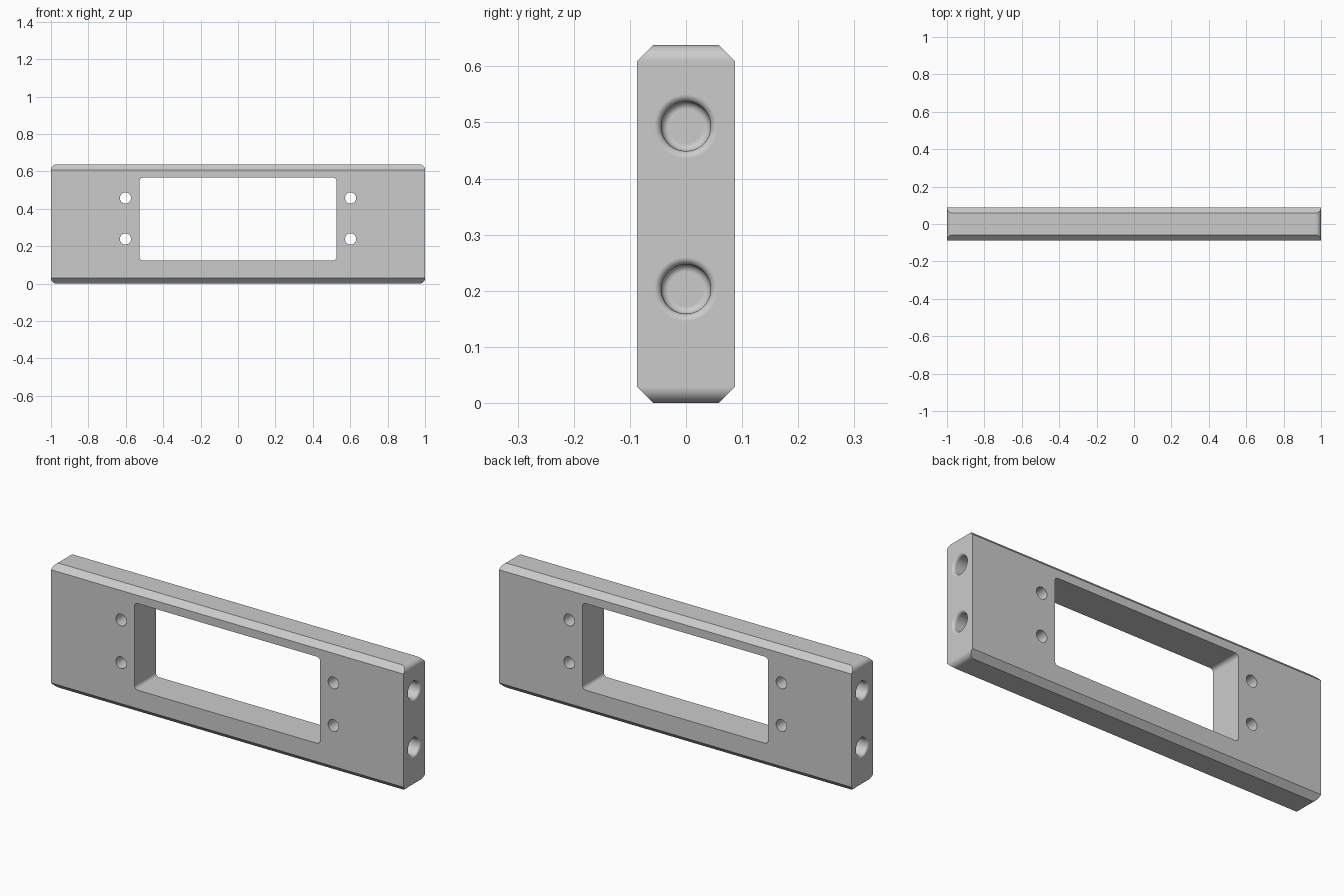
import bpy
import math

cube = bpy.data.objects.get("Cube")
if cube:
    bpy.data.objects.remove(cube, do_unlink=True)

HEIGHT, HALF_DEPTH, CHAMFER = 0.638, 0.087, 0.029
MID = HEIGHT / 2
SEGMENTS = 48

grey = bpy.data.materials.new("plain grey")
grey.use_nodes = True
colour = (0.6, 0.6, 0.6, 1)
grey.diffuse_color = colour
grey.node_tree.nodes["Principled BSDF"].inputs["Base Color"].default_value = colour


def loft(name, rings):
    """Closed solid through matching rings of points, capped at both ends."""
    n = len(rings[0])
    verts = [p for ring in rings for p in ring]
    faces = [tuple(range(n))[::-1], tuple(range(len(verts) - n, len(verts)))]
    for k in range(len(rings) - 1):
        for i in range(n):
            j = (i + 1) % n
            faces.append((k * n + i, k * n + j, (k + 1) * n + j, (k + 1) * n + i))
    mesh = bpy.data.meshes.new(name)
    mesh.from_pydata(verts, [], faces)
    mesh.materials.append(grey)
    obj = bpy.data.objects.new(name, mesh)
    bpy.context.collection.objects.link(obj)
    return obj


def rounded_block(name, centre_z, half_x, half_z, radius):
    """Rounded rectangle in x and z, extruded along y."""
    outline = []
    for q in range(4):
        sx = 1 if q in (0, 3) else -1
        sz = 1 if q < 2 else -1
        for s in range(9):
            a = math.pi / 2 * (q + s / 8)
            outline.append((sx * (half_x - radius) + radius * math.cos(a),
                            centre_z + sz * (half_z - radius) + radius * math.sin(a)))
    return loft(name, [[(x, y, z) for x, z in outline] for y in (0.2, -0.2)])


def circle(radius):
    return [(radius * math.cos(2 * math.pi * i / SEGMENTS),
             radius * math.sin(2 * math.pi * i / SEGMENTS)) for i in range(SEGMENTS)]


def through_hole(x, z):
    return loft("screw_hole_cutter", [[(x + u, y, z + v) for u, v in circle(0.03)]
                                      for y in (0.2, -0.2)])


def end_hole(side, z, radius=0.044, fillet=0.013, depth=0.12):
    """Blind hole with a rounded rim and a rounded floor edge."""
    arc = [math.pi / 2 * s / 6 for s in range(7)]
    profile = [(radius + fillet, -0.02)]
    profile += [(radius + fillet * (1 - math.sin(a)), fillet * (1 - math.cos(a))) for a in arc]
    profile += [(radius - fillet * (1 - math.cos(a)), depth - fillet * (1 - math.sin(a)))
                for a in arc]
    return loft("end_hole_cutter", [[(side * (1 - d), side * u, z + v) for u, v in circle(r)]
                                    for r, d in profile][::-1])


def cut(target, tool, operation="DIFFERENCE"):
    mod = target.modifiers.new("cut", "BOOLEAN")
    mod.operation, mod.solver, mod.object = operation, "EXACT", tool
    bpy.context.view_layer.objects.active = target
    bpy.ops.object.modifier_apply(modifier=mod.name)
    bpy.data.objects.remove(tool, do_unlink=True)


# Chamfered bar along x
inner, low = HALF_DEPTH - CHAMFER, CHAMFER
section = [(-inner, 0), (inner, 0), (HALF_DEPTH, low), (HALF_DEPTH, HEIGHT - low),
           (inner, HEIGHT), (-inner, HEIGHT), (-HALF_DEPTH, HEIGHT - low), (-HALF_DEPTH, low)]
plate = loft("mounting_plate", [[(x, y, z) for y, z in section] for x in (-1.1, 1.1)])

# Rounded outer corners, and a window set slightly above the middle
cut(plate, rounded_block("corner_shaper", MID, 1, MID, CHAMFER), "INTERSECT")
cut(plate, rounded_block("window_cutter", 0.345, 0.527, 0.222, 0.02))

# Screw holes through the plate and blind holes in both ends
for side in (-1, 1):
    for z in (0.239, 0.458):
        cut(plate, through_hole(side * 0.602, z))
    for z in (0.203, 0.493):
        cut(plate, end_hole(side, z))

# Smooth curved walls, flat faces kept flat
bpy.ops.object.select_all(action="DESELECT")
plate.select_set(True)
bpy.context.view_layer.objects.active = plate
bpy.ops.object.shade_smooth_by_angle(angle=math.radians(30))
weighted = plate.modifiers.new("flat face normals", "WEIGHTED_NORMAL")
weighted.keep_sharp = True
